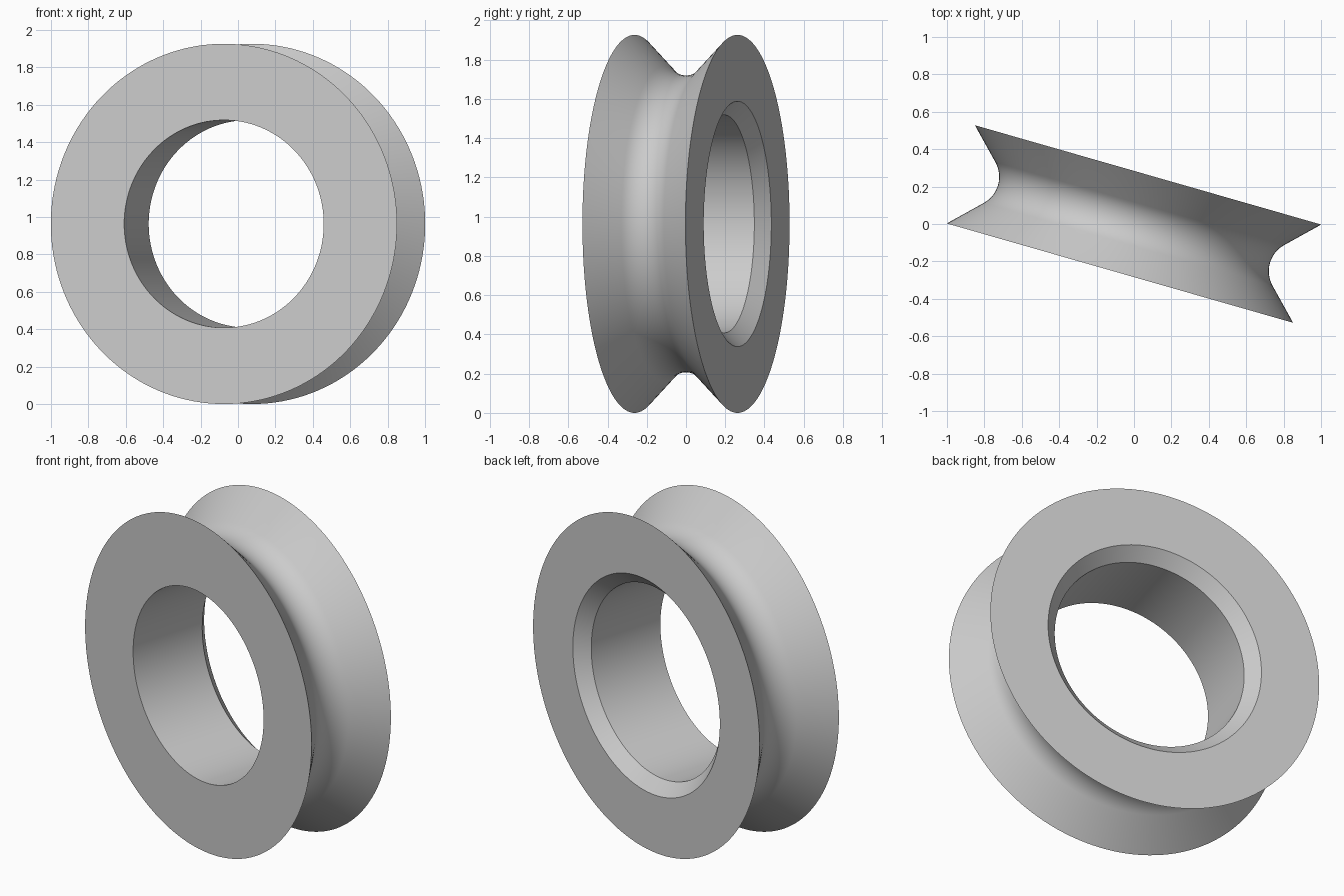
import bpy
import bmesh
from math import sin, cos, pi, radians, sqrt
from mathutils import Matrix

cube = bpy.data.objects.get("Cube")
if cube:
    bpy.data.objects.remove(cube, do_unlink=True)

RIM = 0.963       # outer radius
HALF = 0.273      # half of the width along the axle
BORE = 0.555      # radius of the hole
CHAMFER = 0.07    # bevel of the hole on the back side
FILLET = 0.16     # radius of the groove bottom
SEGMENTS = 144
TURN = radians(-16)

grey = bpy.data.materials.new("light grey")
grey.use_nodes = True
colour = (0.6, 0.6, 0.6, 1)
grey.diffuse_color = colour
grey.node_tree.nodes["Principled BSDF"].inputs["Base Color"].default_value = colour

# Cross-section as (distance along axle, radius): V groove with a round bottom
centre = RIM - HALF + FILLET * sqrt(2)
STEPS = 16
angles = [pi / 4 - pi / 2 * i / STEPS for i in range(STEPS + 1)]
groove = [(FILLET * sin(a), centre - FILLET * cos(a)) for a in angles]
profile = [(HALF, RIM)] + groove + [
    (-HALF, RIM), (-HALF, BORE),
    (HALF - CHAMFER, BORE), (HALF, BORE + CHAMFER)]

# Grooved wheel: revolve the section around the axle
bm = bmesh.new()
verts = [bm.verts.new((0, y, r)) for y, r in profile]
edges = [bm.edges.new((v, verts[i - 1])) for i, v in enumerate(verts)]
bmesh.ops.spin(bm, geom=verts + edges, cent=(0, 0, 0), axis=(0, 1, 0),
               angle=2 * pi, steps=SEGMENTS)
bmesh.ops.remove_doubles(bm, verts=bm.verts[:], dist=0.0001)
bmesh.ops.recalc_face_normals(bm, faces=bm.faces[:])
bm.transform(Matrix.Translation((0, 0, RIM)) @ Matrix.Rotation(TURN, 4, "Z"))

mesh = bpy.data.meshes.new("grooved_wheel")
bm.to_mesh(mesh)
bm.free()
mesh.materials.append(grey)
wheel = bpy.data.objects.new("grooved_wheel", mesh)
bpy.context.collection.objects.link(wheel)

# Smooth shading with crisp rims
bpy.ops.object.select_all(action="DESELECT")
wheel.select_set(True)
bpy.context.view_layer.objects.active = wheel
bpy.ops.object.shade_smooth_by_angle(angle=radians(30))
